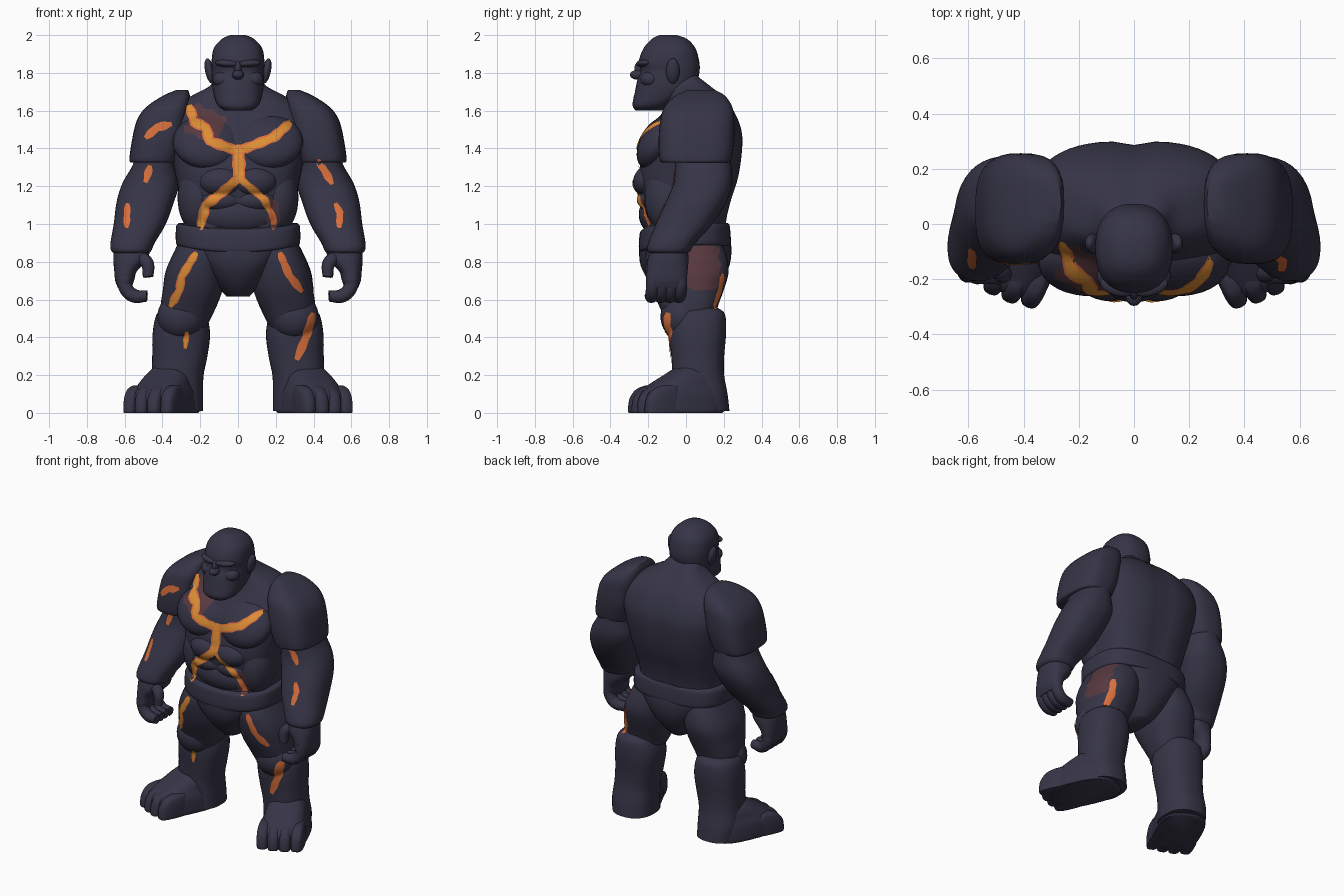
import bpy, bmesh, math
from mathutils import Vector, Matrix
from mathutils.bvhtree import BVHTree

if "Cube" in bpy.data.objects:
    bpy.data.objects.remove(bpy.data.objects["Cube"])

def material(name, rgb):
    m = bpy.data.materials.new(name)
    m.diffuse_color = (*rgb, 1)
    m.use_nodes = True
    m.node_tree.nodes["Principled BSDF"].inputs["Base Color"].default_value = m.diffuse_color
    return m

ROCK = material("dark_rock", (0.037, 0.035, 0.062))
AMBER = material("amber_lava", (0.72, 0.27, 0.035))
EMBER = material("ember_lava", (0.70, 0.16, 0.045))
HALO = material("warm_rock", (0.095, 0.040, 0.048))
parts = []

def finish(name, bm, mats=(ROCK,), angle=50):
    me = bpy.data.meshes.new(name)
    bm.to_mesh(me)
    bm.free()
    ob = bpy.data.objects.new(name, me)
    bpy.context.collection.objects.link(ob)
    for m in mats:
        me.materials.append(m)
    me.shade_smooth()
    me.set_sharp_from_angle(angle=math.radians(angle))
    return ob

def fb(z, rx, front, back):
    """Centred ring from its half width and front / back depth."""
    return (z, 0, (front + back) / 2, rx, (back - front) / 2)

def loft(name, rings, s=1, power=2.4, deform=None, matrix=None, seg=40, sub=4):
    """Skin through horizontal rings (z, cx, cy, rx, ry), smoothly interpolated."""
    smooth = []
    for i in range(len(rings) - 1):
        p = [rings[max(0, min(len(rings) - 1, i + k))] for k in (-1, 0, 1, 2)]
        for j in range(sub):
            t = j / sub
            smooth.append([0.5 * (2 * b + (c - a) * t + (2 * a - 5 * b + 4 * c - d) * t * t
                           + (3 * b - a - 3 * c + d) * t ** 3) for a, b, c, d in zip(*p)])
    smooth.append(rings[-1])
    bm = bmesh.new()
    grid = []
    for z, cx, cy, rx, ry in smooth:
        row = []
        for k in range(seg):
            a = 2 * math.pi * k / seg
            c, n = math.cos(a), math.sin(a)
            co = Vector((s * cx + rx * math.copysign(abs(c) ** (2 / power), c),
                         cy + ry * math.copysign(abs(n) ** (2 / power), n), z))
            row.append(bm.verts.new(deform(co) if deform else co))
        grid.append(row)
    for r0, r1 in zip(grid, grid[1:]):
        for k in range(seg):
            bm.faces.new((r0[k], r0[(k + 1) % seg], r1[(k + 1) % seg], r1[k]))
    bm.faces.new(grid[0][::-1])
    bm.faces.new(grid[-1])
    bmesh.ops.recalc_face_normals(bm, faces=bm.faces)
    if matrix:
        bm.transform(matrix)
    ob = finish(name, bm)
    parts.append(ob)
    return ob

def blob(name, loc, radii, rot=(0, 0, 0)):
    bm = bmesh.new()
    m = Matrix.Translation(loc)
    for ax, a in zip("XYZ", rot):
        m = m @ Matrix.Rotation(math.radians(a), 4, ax)
    bmesh.ops.create_uvsphere(bm, u_segments=28, v_segments=18, radius=1,
                              matrix=m @ Matrix.Diagonal((*radii, 1)))
    parts.append(finish(name, bm))

def tube(name, pts, r):
    cu = bpy.data.curves.new(name, "CURVE")
    cu.dimensions = "3D"
    cu.bevel_depth, cu.bevel_resolution, cu.use_fill_caps = r, 4, True
    sp = cu.splines.new("BEZIER")
    sp.bezier_points.add(len(pts) - 1)
    for i, (bp, p) in enumerate(zip(sp.bezier_points, pts)):
        bp.co = p
        bp.handle_left_type = bp.handle_right_type = "AUTO"
        bp.radius = 0.8 if i == len(pts) - 1 else 1
    cu.materials.append(ROCK)
    bpy.context.collection.objects.link(bpy.data.objects.new(name, cu))

# Torso with spine groove
def spine(co):
    if co.y > 0:
        co.y -= 0.015 * math.exp(-(co.x / 0.05) ** 2)
    return co
loft("torso", [fb(.86, .29, -.215, .215), fb(1.0, .285, -.22, .215), fb(1.12, .305, -.235, .24),
               fb(1.25, .33, -.25, .28), fb(1.4, .36, -.225, .30), fb(1.5, .37, -.18, .295),
               fb(1.6, .345, -.12, .255), fb(1.67, .26, -.09, .205), fb(1.73, .15, -.08, .135),
               fb(1.79, .10, -.08, .06)], power=2.8, deform=spine, seg=56)
# Belt, drooping at the front
def droop(co):
    if co.y < 0:
        co.z -= 0.035 * max(0, 1 - (co.x / .33) ** 2)
    return co
loft("belt", [fb(.885, .31, -.238, .228), fb(.90, .328, -.25, .238), fb(.985, .328, -.245, .232),
              fb(1.005, .315, -.23, .222)], power=2.8, deform=droop, seg=56)
loft("pelvis", [fb(.615, .06, -.12, .12), fb(.68, .12, -.185, .18), fb(.78, .205, -.24, .23),
                fb(.88, .285, -.248, .24), fb(.95, .29, -.24, .22)], power=2.5)
blob("lower_belly", (0, -.15, 1.05), (.22, .10, .11))

# Head, face
loft("head", [fb(1.60, .07, -.265, -.13), fb(1.63, .11, -.283, -.08), fb(1.70, .132, -.27, .03),
              fb(1.76, .138, -.258, .06), fb(1.81, .138, -.24, .072), fb(1.86, .14, -.25, .07),
              fb(1.93, .128, -.225, .05), fb(1.98, .085, -.18, .005), fb(2.0, .04, -.14, -.05)], power=2.4)
blob("nose", (0, -.255, 1.79), (.032, .042, .026))
blob("nose_bridge", (0, -.238, 1.82), (.02, .036, .045))
blob("upper_lip", (0, -.235, 1.70), (.085, .036, .024))
blob("lower_lip", (0, -.245, 1.672), (.07, .032, .014))
for s, side in ((-1, "right"), (1, "left")):
    blob("brow_" + side, (s * .058, -.225, 1.85), (.066, .036, .02), (0, s * -4, s * 14))
    blob("cheek_" + side, (s * .075, -.19, 1.765), (.06, .052, .045))
    blob("ear_" + side, (s * .15, -.07, 1.81), (.024, .036, .068), (0, s * 12, 0))

    # Chest, stomach and flank muscles
    blob("pec_" + side, (s * .16, -.145, 1.435), (.185, .092, .16), (-33, 0, 0))
    blob("upper_ab_" + side, (s * .085, -.19, 1.225), (.125, .09, .085))
    blob("middle_ab_" + side, (s * .085, -.175, 1.125), (.125, .08, .065))
    blob("flank_" + side, (s * .21, -.09, 1.14), (.11, .13, .19))

    # Shoulder plate and arm
    loft("shoulder_plate_" + side,
         [(1.325, .445, .05, .122, .175), (1.345, .445, .05, .13, .19), (1.45, .42, .055, .14, .20),
          (1.55, .40, .06, .135, .195), (1.62, .37, .065, .115, .18), (1.68, .325, .075, .07, .13),
          (1.71, .295, .08, .03, .07)], s, 2.9)
    loft("arm_" + side,
         [(1.45, .43, .08, .11, .14), (1.33, .44, .09, .11, .148), (1.22, .46, .09, .15, .155),
          (1.12, .49, .055, .152, .16), (1.0, .52, -.01, .138, .15), (.90, .558, -.075, .117, .125),
          (.86, .565, -.09, .107, .115), (.845, .565, -.09, .09, .10)], s)
    # Hand
    loft("palm_" + side, [(.86, .562, -.09, .095, .10), (.81, .57, -.095, .09, .108),
                          (.75, .595, -.10, .06, .108), (.70, .60, -.105, .05, .108),
                          (.66, .60, -.105, .035, .10)], s)
    for i in range(4):
        y = -.175 + i * .048
        tube("finger_%d_%s" % (i + 1, side), [(s * .60, y, .74), (s * .598, y, .67),
             (s * .555, y - .005, .622), (s * .482, y - .015, .618)], .037)
    tube("thumb_" + side, [(s * .54, -.14, .83), (s * .483, -.175, .795), (s * .475, -.185, .72)], .035)

    # Leg
    loft("thigh_" + side,
         [(.93, .18, 0, .12, .17), (.85, .20, 0, .14, .21), (.75, .225, .01, .158, .216),
          (.65, .24, .01, .158, .19), (.55, .265, .015, .145, .15), (.44, .285, .03, .11, .12)], s)
    blob("knee_" + side, (s * .30, -.025, .51), (.127, .11, .125))
    loft("shin_" + side,
         [(.555, .30, .07, .09, .10), (.52, .30, .065, .132, .142), (.42, .30, .062, .152, .15),
          (.30, .308, .062, .146, .14), (.20, .32, .065, .138, .137), (.10, .325, .075, .14, .145),
          (.01, .32, .08, .135, .15)], s)
    # Splayed foot with four toes
    m = Matrix.Translation((s * .385, -.03, 0)) @ Matrix.Rotation(s * math.radians(24), 4, "Z")
    loft("foot_" + side, [(0, 0, .0, .145, .225), (.02, 0, .0, .15, .235), (.10, 0, .0, .145, .23),
                       (.15, 0, .025, .13, .19), (.20, 0, .065, .115, .145), (.25, 0, .09, .08, .09)],
         1, 2.8, matrix=m)
    for i in range(4):
        x = (i - 1.5) * .072
        y = -.17 + .012 * abs(i - 1.5)
        loft("toe_%d_%s" % (i + 1, side),
             [(0, x, y, .038, .095), (.02, x, y, .04, .098), (.08, x, y + .005, .04, .092),
              (.125, x, y + .02, .034, .07), (.145, x, y + .04, .02, .04)], 1, 3.2, matrix=m, seg=20)

# Lava cracks: thin strips laid on the surface, found by casting from one direction
def surface(obs):
    vs, fs = [], []
    for ob in obs:
        n = len(vs)
        vs += [v.co.copy() for v in ob.data.vertices]
        fs += [[n + i for i in p.vertices] for p in ob.data.polygons]
    return BVHTree.FromPolygons(vs, fs)

def strip(name, path, w, mats, tree, d=(0, 1, 0), lift=.006, taper=.5):
    d = Vector(d).normalized()
    right = Vector((d.y, -d.x, 0))
    pts = []
    path = [Vector(p) for p in path]
    for a, b in zip(path, path[1:]):
        n = max(2, int((b - a).length / .014))
        pts += [a.lerp(b, i / n) for i in range(n)]
    pts.append(path[-1])
    bm, rows, n = bmesh.new(), [], 7
    for i, p in enumerate(pts):
        t = (pts[min(i + 2, len(pts) - 1)] - pts[max(i - 2, 0)]).normalized()
        end = min(1, taper + min(i, len(pts) - 1 - i) * .2)
        half = w * end * (1 + .1 * math.sin(i * 1.1))
        row = []
        for k in range(n):
            q = p + Vector((-t.y, t.x)) * half * (2 * k / (n - 1) - 1)
            hit = tree.ray_cast(right * q.x + Vector((0, 0, q.y)) - d * 2, d)[0]
            row.append(bm.verts.new(hit - d * lift) if hit else None)
        rows.append(row)
    for r0, r1 in zip(rows, rows[1:]):
        for k in range(n - 1):
            q = (r0[k], r0[k + 1], r1[k + 1], r1[k])
            if None in q or max(v.co.dot(d) for v in q) - min(v.co.dot(d) for v in q) > .05:
                continue
            f = bm.faces.new(q)
            f.normal_update()
            if f.normal.dot(d) > 0:
                f.normal_flip()
            f.material_index = len(mats) - 1 if k in (0, n - 2) else 0
    finish(name, bm, mats)

body = surface(parts)
HOT, WARM = (AMBER, EMBER), (EMBER,)
strip("chest_glow", [(-.26, 1.57), (-.09, 1.49)], .08, (HALO,), body, lift=.003, taper=.8)
strip("belly_glow", [(.18, 1.13), (.19, .98)], .035, (HALO,), body, lift=.003)
cracks = {
    "chest_crack_right": ([(-.26, 1.63), (-.23, 1.54), (-.17, 1.51), (-.15, 1.44), (0, 1.385)], .028, HOT),
    "chest_crack_left": ([(.28, 1.54), (.19, 1.46), (.09, 1.42), (0, 1.385)], .027, HOT),
    "chest_crack_middle": ([(0, 1.42), (.005, 1.32), (.005, 1.22)], .034, HOT),
    "belly_crack_right": ([(.01, 1.25), (-.08, 1.17), (-.17, 1.10), (-.205, .97)], .026, HOT),
    "belly_crack_left": ([(0, 1.25), (.08, 1.18), (.14, 1.13), (.17, 1.06)], .02, HOT),
    "belly_crack_end": ([(.17, 1.08), (.19, 1.02), (.19, .97)], .018, WARM),
    "shoulder_crack": ([(-.49, 1.455), (-.43, 1.51), (-.35, 1.53)], .022, WARM),
    "upper_arm_crack_right": ([(-.465, 1.31), (-.49, 1.22)], .021, WARM),
    "forearm_crack_right": ([(-.585, 1.11), (-.59, .98)], .018, WARM),
    "upper_arm_crack_left": ([(.42, 1.34), (.46, 1.28), (.50, 1.21)], .02, WARM),
    "forearm_crack_left": ([(.515, 1.11), (.54, 1.06), (.535, .98)], .019, WARM),
    "thigh_crack_right": ([(-.22, .85), (-.30, .72), (-.31, .65), (-.36, .56)], .022, HOT),
    "shin_crack_right": ([(-.27, .43), (-.28, .34)], .016, HOT),
    "thigh_crack_left": ([(.22, .85), (.27, .73), (.34, .64)], .02, WARM),
    "shin_crack_left": ([(.40, .53), (.36, .40), (.31, .28)], .022, WARM),
}
for name, (path, w, mats) in cracks.items():
    strip(name, path, w, mats, body)

# Glow and crack on the outer back of the left thigh
leg = surface([o for o in parts if o.name in ("thigh_left", "shin_left", "pelvis")])
strip("thigh_glow", [(.085, .885), (.095, .65)], .09, (HALO,), leg, (-1, 0, 0), .003, .7)
strip("thigh_back_crack", [(-.095, .74), (-.105, .65), (-.15, .55)], .022, WARM, leg, (-1, -1, 0))
